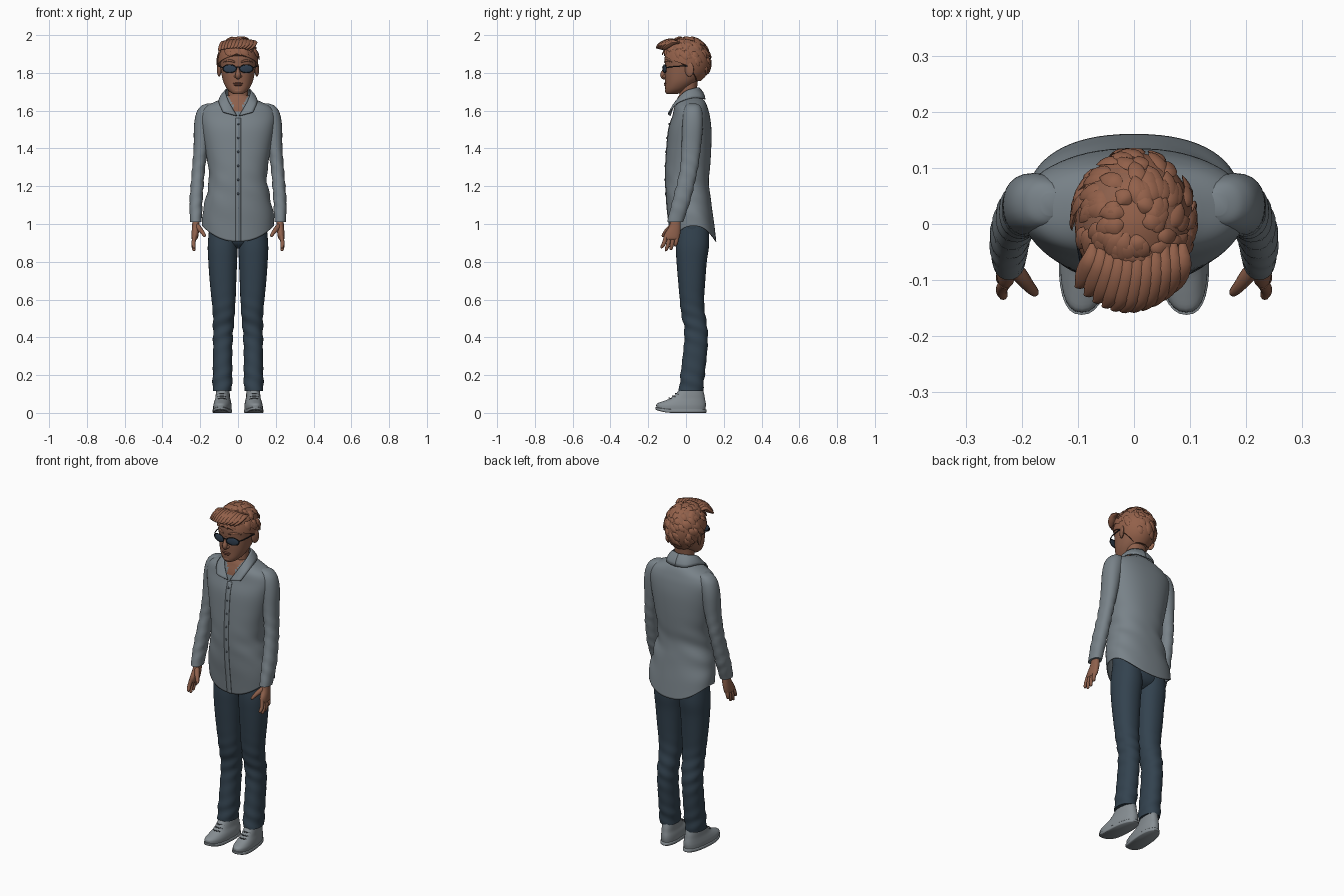
import bpy, bmesh, math, random
from mathutils import Vector

if "Cube" in bpy.data.objects:
    bpy.data.objects.remove(bpy.data.objects["Cube"])

random.seed(4)


def material(name, rgb):
    m = bpy.data.materials.new(name)
    m.diffuse_color = (*rgb, 1)
    m.use_nodes = True
    m.node_tree.nodes["Principled BSDF"].inputs["Base Color"].default_value = m.diffuse_color
    return m


SKIN = material("skin", (0.27, 0.118, 0.072))
HAIR = material("hair", (0.29, 0.118, 0.068))
LIPS = material("lips", (0.20, 0.075, 0.05))
SHIRT = material("shirt_grey", (0.19, 0.225, 0.25))
BUTTON = material("button_grey", (0.07, 0.085, 0.1))
DENIM = material("denim", (0.033, 0.055, 0.078))
LEATHER = material("shoe_grey", (0.24, 0.27, 0.29))
LACE = material("lace_grey", (0.08, 0.09, 0.1))
LENS = material("lens", (0.03, 0.05, 0.08))
FRAME = material("frame", (0.012, 0.014, 0.018))


def spline(rows, k=4):
    """Smooth in-between rows (Catmull-Rom) through the given rows."""
    out = []
    for i in range(len(rows) - 1):
        a, b, c, d = (rows[max(0, min(len(rows) - 1, i + j))] for j in (-1, 0, 1, 2))
        for s in range(k):
            t = s / k
            out.append([0.5 * (2 * q + (r - p) * t + (2 * p - 5 * q + 4 * r - w) * t * t
                               + (3 * q - p - 3 * r + w) * t ** 3)
                        for p, q, r, w in zip(a, b, c, d)])
    return out + [list(rows[-1])]


def skin_rings(name, rings, mat, closed=True, caps=True, mirror=False, thick=0):
    """Join rings of points into one smooth surface."""
    bm = bmesh.new()
    vs = [[bm.verts.new(p) for p in r] for r in rings]
    n = len(rings[0])
    for r0, r1 in zip(vs, vs[1:]):
        for j in range(n if closed else n - 1):
            bm.faces.new((r0[j], r0[(j + 1) % n], r1[(j + 1) % n], r1[j]))
    if caps and closed:
        bm.faces.new(vs[0])
        bm.faces.new(vs[-1])
    bmesh.ops.recalc_face_normals(bm, faces=bm.faces)
    for f in bm.faces:
        f.smooth = True
    me = bpy.data.meshes.new(name)
    bm.to_mesh(me)
    bm.free()
    me.set_sharp_from_angle(angle=math.radians(50))
    me.materials.append(mat)
    ob = bpy.data.objects.new(name, me)
    bpy.context.collection.objects.link(ob)
    if thick:
        mod = ob.modifiers.new("thickness", 'SOLIDIFY')
        mod.thickness, mod.offset = thick, 0
    if mirror:
        ob.modifiers.new("mirror", 'MIRROR').use_mirror_merge = False
    return ob


def stack(name, rows, mat, n=32, p=2.2, k=4, bend=None, **kw):
    """Loft of horizontal rounded sections: rows of (z, x0, x1, y0, y1)."""
    rings = []
    for z, x0, x1, y0, y1 in spline(rows, k):
        ring = []
        for j in range(n):
            a = 2 * math.pi * j / n
            c, s = math.cos(a), math.sin(a)
            v = Vector(((x0 + x1) / 2 + (x1 - x0) / 2 * math.copysign(abs(c) ** (2 / p), c),
                        (y0 + y1) / 2 + (y1 - y0) / 2 * math.copysign(abs(s) ** (2 / p), s), z))
            ring.append(bend(v, a) if bend else v)
        rings.append(ring)
    return skin_rings(name, rings, mat, **kw)


def tube(name, pts, mat, n=10, k=3, flat=1.0, ref=(0, 0, 1), **kw):
    """Tapered tube through (x, y, z, radius) points."""
    path = spline(pts, k)
    rings = []
    for i, q in enumerate(path):
        t = (Vector(path[min(i + 1, len(path) - 1)][:3]) - Vector(path[max(i - 1, 0)][:3])).normalized()
        u = t.cross(Vector(ref)).normalized()
        w = t.cross(u)
        rings.append([Vector(q[:3]) + q[3] * (u * math.cos(b) + w * flat * math.sin(b))
                      for b in (2 * math.pi * j / n for j in range(n))])
    return skin_rings(name, rings, mat, **kw)


def ball(name, c, r, mat, tilt=0, **kw):
    """Ellipsoid, optionally turned about z."""
    rings = []
    for i in range(1, 12):
        a = math.pi * i / 12
        ring = []
        for j in range(20):
            b = 2 * math.pi * j / 20
            x, y = r[0] * math.sin(a) * math.cos(b), r[1] * math.sin(a) * math.sin(b)
            ring.append(Vector((c[0] + x * math.cos(tilt) - y * math.sin(tilt),
                                c[1] + x * math.sin(tilt) + y * math.cos(tilt), c[2] + r[2] * math.cos(a))))
        rings.append(ring)
    return skin_rings(name, rings, mat, **kw)


# --- shirt body: curved hem, soft folds, skin in the open neck ---
torso = [(1.68, -.06, .06, -.035, .07), (1.66, -.085, .085, -.045, .088), (1.645, -.12, .12, -.05, .10),
         (1.615, -.178, .178, -.06, .112), (1.57, -.198, .198, -.07, .124), (1.5, -.19, .19, -.09, .132),
         (1.4, -.172, .172, -.10, .131), (1.3, -.155, .155, -.106, .125), (1.22, -.152, .152, -.106, .118),
         (1.12, -.172, .172, -.10, .132), (1.05, -.186, .186, -.088, .147), (.99, -.188, .188, -.078, .158)]


def shirt_bend(v, a):
    w = max(0, min(1, (1.14 - v.z) / .15))
    fold = math.exp(-((v.z - 1.18) / .12) ** 2) * .004 * math.sin(v.z * 55 + 3 * a) * abs(math.cos(a))
    v = Vector((v.x * (1 + fold * 6), v.y + fold, v.z))
    v.z -= .083 * w * math.sin(a) ** 2
    return v


shirt = stack("shirt_body", torso, SHIRT, n=64, p=2.3, k=6, bend=shirt_bend, caps=False, thick=.005)
shirt.data.materials.append(SKIN)
for f in shirt.data.polygons:
    if f.center.y < 0 and abs(f.center.x) < (f.center.z - 1.565) * .45:
        f.material_index = 1

# --- button strip and buttons, following the front profile ---
front = [(r[0], r[3]) for r in spline(torso, 6) if r[0] < 1.57]
strip = []
for z, y in front:
    zz = z - .083 * max(0, min(1, (1.14 - z) / .15))
    strip.append([Vector((x, y - .003, zz)) for x in (-.013, .015)])
skin_rings("button_strip", strip, SHIRT, closed=False, thick=.004)
for i in range(7):
    z = 1.53 - i * .074
    y = min(front, key=lambda q: abs(q[0] - z))[1]
    ball("button", (0.001, y - .006, z), (.006, .003, .006), BUTTON)

# --- folded collar: inner top edge to outer bottom edge ---
top = spline([(0, .068, 1.722), (.05, .045, 1.718), (.066, -.005, 1.70), (.048, -.056, 1.645), (.006, -.084, 1.572)])
low = spline([(0, .1, 1.66), (.06, .088, 1.664), (.094, .03, 1.666), (.1, -.045, 1.64), (.08, -.088, 1.592)])
collar = []
for a, b in zip(top, low):
    a, b = Vector(a), Vector(b)
    out = Vector((a.x, a.y - .02, 0)).normalized() * .008
    collar.append([a + (b - a) * t + out * math.sin(math.pi * t) for t in (0, .15, .4, .7, 1)])
skin_rings("collar", collar, SHIRT, closed=False, mirror=True, thick=.006)

# --- sleeves ---
def sleeve_bend(v, a):
    f = .003 * math.exp(-((v.z - 1.22) / .14) ** 2) * math.sin(v.z * 95 + 2 * a)
    return v + Vector((math.cos(a), math.sin(a), 0)) * f


stack("sleeve", [(1.637, .13, .165, .015, .055), (1.625, .12, .195, -.002, .075), (1.59, .115, .22, -.015, .088),
                 (1.52, .135, .233, -.02, .09), (1.4, .158, .235, -.024, .078), (1.28, .176, .244, -.034, .06),
                 (1.13, .187, .256, -.07, .025), (1.06, .19, .256, -.088, .002), (1.01, .193, .253, -.1, -.015)],
      SHIRT, n=24, k=6, bend=sleeve_bend, mirror=True)

# --- hands ---
stack("palm", [(1.04, .205, .24, -.08, -.03), (.99, .204, .243, -.088, -.028), (.95, .208, .246, -.112, -.03),
               (.925, .213, .246, -.115, -.036), (.915, .22, .24, -.11, -.042)], SKIN, n=20, mirror=True)
for y, y1, tip in ((-.105, -.128, .872), (-.086, -.105, .857), (-.067, -.08, .862), (-.048, -.056, .882)):
    mid = (.925 + tip) / 2
    tube("finger", [(.229, y, .94, .011), (.236, (y + y1) / 2, mid, .0105), (.233, y1, tip + .006, .008),
                    (.232, y1, tip, .003)], SKIN, ref=(1, 0, 0), mirror=True)
tube("thumb", [(.222, -.065, 1.0, .012), (.204, -.09, .975, .014), (.188, -.11, .955, .011),
               (.177, -.122, .938, .008), (.174, -.125, .933, .003)], SKIN, mirror=True)

# --- trousers ---
stack("trouser_seat", [(1.06, -.148, .148, -.07, .11), (.96, -.152, .152, -.05, .122),
                       (.9, -.11, .11, -.035, .11), (.87, -.03, .03, 0, .07)], DENIM)


def leg_bend(v, a):
    f = .003 * math.exp(-((v.z - .45) / .12) ** 2) + .003 * math.exp(-((v.z - .17) / .07) ** 2)
    return v + Vector((math.cos(a), math.sin(a), 0)) * f * math.sin(v.z * 85 + 2 * a)


stack("trouser_leg", [(1.0, .01, .15, -.045, .12), (.89, .002, .16, -.054, .122), (.8, .005, .157, -.05, .11),
                      (.7, .009, .15, -.042, .102), (.6, .013, .14, -.033, .096), (.53, .017, .134, -.026, .1),
                      (.45, .024, .132, -.01, .113), (.37, .029, .132, -.01, .115), (.28, .031, .132, -.02, .108),
                      (.19, .03, .134, -.03, .098), (.115, .034, .134, -.038, .09)],
      DENIM, k=6, bend=leg_bend, mirror=True)

# --- shoes: toe lifts and turns slightly outwards ---
def shoe_bend(v, a):
    lift = max(0, (-.07 - v.y) / .095) ** 2 * .018 * max(0, 1 - v.z / .12)
    return Vector((v.x - .08 * v.y, v.y, v.z + lift))


stack("shoe_upper", [(.016, .034, .127, -.157, .102), (.038, .034, .127, -.155, .105), (.056, .037, .124, -.128, .104),
                     (.076, .043, .12, -.085, .1), (.1, .046, .118, -.055, .096), (.13, .05, .115, -.03, .088)],
      LEATHER, p=2.4, bend=shoe_bend, mirror=True)
stack("shoe_sole", [(0, .034, .127, -.156, .104), (.003, .031, .13, -.162, .108), (.016, .031, .13, -.162, .108),
                    (.019, .034, .127, -.158, .105)], LEATHER, p=2.4, k=1, bend=shoe_bend, mirror=True)
for y, z in ((-.052, .1), (-.068, .087), (-.086, .076)):
    tube("shoe_lace", [(.062, y + .012, z - .003, .003), (.086, y - .004, z + .003, .003),
                       (.11, y + .012, z - .003, .003)], LACE, n=6, mirror=True)

# --- neck and head ---
stack("neck", [(1.56, -.06, .06, -.045, .08), (1.63, -.057, .057, -.042, .068), (1.69, -.054, .054, -.035, .057),
               (1.78, -.056, .056, -.03, .065)], SKIN)
stack("head", [(1.687, -.02, .02, -.1, -.05), (1.694, -.036, .036, -.107, -.03), (1.715, -.058, .058, -.11, .01),
               (1.75, -.077, .077, -.11, .055), (1.79, -.087, .087, -.112, .09), (1.83, -.093, .093, -.111, .11),
               (1.88, -.097, .097, -.113, .118), (1.93, -.09, .09, -.1, .105), (1.965, -.065, .065, -.07, .075),
               (1.98, -.02, .02, -.02, .03)], SKIN, n=40)
tube("nose", [(0, -.106, 1.835, .008), (0, -.116, 1.81, .011), (0, -.123, 1.79, .014), (0, -.116, 1.777, .013),
              (0, -.106, 1.772, .005)], SKIN, ref=(1, 0, 0))
ball("nostril_wing", (.012, -.113, 1.782), (.009, .011, .008), SKIN, mirror=True)
ball("upper_lip", (0, -.108, 1.744), (.026, .009, .005), LIPS)
ball("lower_lip", (0, -.107, 1.736), (.021, .01, .006), LIPS)
ball("chin", (0, -.097, 1.705), (.025, .014, .015), SKIN)
ball("ear", (.1, .018, 1.818), (.009, .025, .038), SKIN, tilt=-.35, mirror=True)
tube("eyebrow", [(.016, -.112, 1.857, .004), (.045, -.103, 1.866, .006), (.076, -.075, 1.858, .002)],
     HAIR, n=8, mirror=True)

# --- dark glasses ---
ball("lens", (.044, -.113, 1.822), (.035, .004, .02), LENS, tilt=.25, mirror=True)
rim = [(.044 + .036 * math.cos(a), -.113 + .009 * math.cos(a), 1.822 + .021 * math.sin(a), .0025)
       for a in (math.pi * i / 8 for i in range(17))]
tube("lens_rim", rim, FRAME, n=6, k=2, ref=(0, 1, 0), mirror=True)
tube("glasses_bridge", [(-.01, -.121, 1.829, .003), (0, -.124, 1.832, .003), (.01, -.121, 1.829, .003)], FRAME, n=6)
tube("glasses_arm", [(.079, -.103, 1.828, .003), (.093, -.075, 1.832, .003), (.1, -.02, 1.836, .003),
                     (.103, .02, 1.836, .003)], FRAME, n=6, mirror=True)

# --- hair: cap over the skull, with a hairline that drops to the nape ---
def scalp(a, lat, lift=0.0):
    """a = 0 at the front, pi at the back."""
    c = math.cos(lat)
    return Vector(((.106 + lift) * c * math.sin(a), .002 - (.126 + lift) * c * math.cos(a),
                   1.86 + (.13 + lift) * math.sin(lat)))


def hairline(a):
    b = abs(math.atan2(math.sin(a), math.cos(a))) / math.pi
    return math.radians(20 - 28 * min(1, b / .5) - 45 * max(0, min(1, (b - .5) / .25)))


cap = []
for i in range(13):
    ring = []
    for j in range(48):
        a = 2 * math.pi * j / 48
        ring.append(scalp(a, hairline(a) + (math.radians(88) - hairline(a)) * i / 12))
    cap.append(ring)
skin_rings("hair_cap", cap, HAIR)

# short locks lying on the cap, swept away from the crown
for i in range(120):
    a = random.uniform(0, 2 * math.pi)
    h = hairline(a)
    lat = h + (math.radians(82) - h) * random.uniform(.22, 1) ** .8
    turn, drop = random.uniform(.1, .45), random.uniform(.25, .45)
    pts = []
    for t, r, up in ((0, .004, -.002), (.35, .015, .003), (.75, .012, .005), (1, .001, .006)):
        pts.append((*scalp(a + turn * t, max(lat - drop * t, h - .06), up), r))
    mid = scalp(a, lat) - Vector((0, 0, 1.86))
    tube("hair_lock", pts, HAIR, n=6, flat=.35, ref=mid.normalized())
# forelock brushed forwards and to the side
for i in range(11):
    x = -.085 + i * .016
    z = 1.948 - 1.6 * x * x
    dy = 6 * x * x
    tube("forelock", [(x + .012, -.035, z + .02, .006), (x + .01, -.085 + dy * .5, z + .022, .018),
                      (x, -.13 + dy, z + .005, .019), (x - .012, -.15 + dy, z - .012, .011),
                      (x - .02, -.155 + dy, z - .018, .002)], HAIR, n=8, flat=.7)
